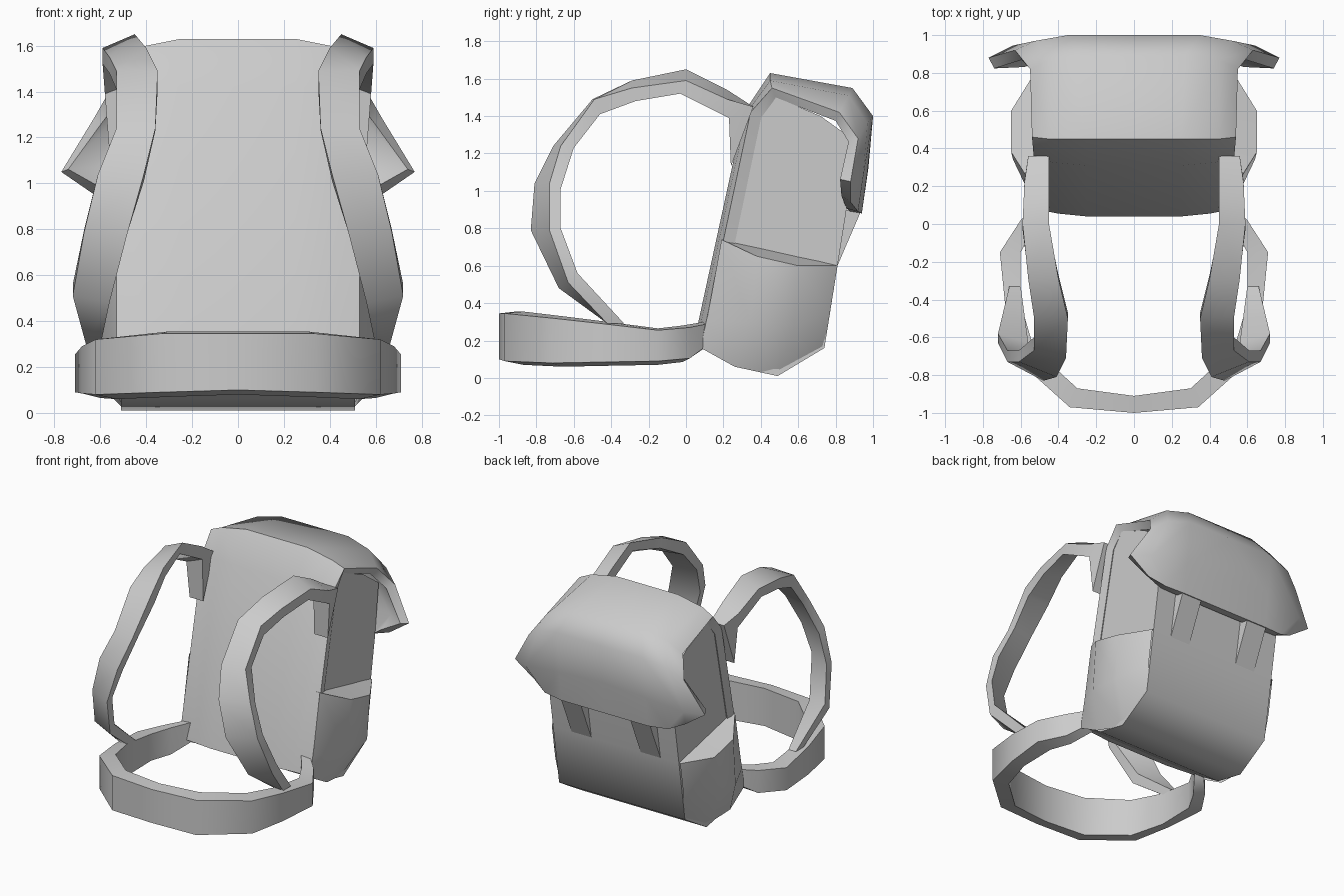
import bpy
import bmesh
import math

cube = bpy.data.objects.get("Cube")
if cube:
    bpy.data.objects.remove(cube)

grey = bpy.data.materials.new("plain_grey")
grey.use_nodes = True
grey.diffuse_color = (0.6, 0.6, 0.6, 1)
grey.node_tree.nodes["Principled BSDF"].inputs["Base Color"].default_value = grey.diffuse_color


def loft(name, rows, ring=False, caps=(), solid=0, recalc=True, angle=60):
    """Skin rows of points, mirror the result across x and shade it."""
    bm = bmesh.new()
    grid = [[bm.verts.new(point) for point in row] for row in rows]
    count = len(grid[0])
    for lower, upper in zip(grid, grid[1:]):
        for i in range(count if ring else count - 1):
            j = (i + 1) % count
            bm.faces.new((lower[i], lower[j], upper[j], upper[i]))
    for index in caps:
        bm.faces.new(grid[index])
    if recalc:
        bmesh.ops.recalc_face_normals(bm, faces=bm.faces)
    mesh = bpy.data.meshes.new(name)
    bm.to_mesh(mesh)
    bm.free()
    mesh.materials.append(grey)
    obj = bpy.data.objects.new(name, mesh)
    bpy.context.collection.objects.link(obj)
    mirror = obj.modifiers.new("mirror", "MIRROR")
    mirror.use_clip = True
    if solid:
        shell = obj.modifiers.new("thickness", "SOLIDIFY")
        shell.thickness = solid
        shell.offset = -1
    bpy.ops.object.select_all(action="DESELECT")
    obj.select_set(True)
    bpy.context.view_layer.objects.active = obj
    bpy.ops.object.convert(target="MESH")
    bpy.ops.object.shade_smooth_by_angle(angle=math.radians(angle))


def extrude(name, profile, start, end, caps):
    """Extrude a (y, z) profile along x."""
    loft(name, [[(x, y, z) for y, z in profile] for x in (start, end)], True, caps)


# main bag
extrude("bag_body", [(.09, .17), (.26, .06), (.49, .01), (.74, .16), (.81, .6), (.855, .88),
                     (.9, 1.27), (.72, 1.4), (.46, 1.51), (.37, 1.43)], 0, .51, (1,))

# wearer's panel and lid: one folded sheet, panel bottom to back flap
loft("panel_and_lid", [
    [(0, .04, .18), (.25, .04, .18), (.4, .055, .18), (.53, .08, .17)],
    [(0, .31, 1.42), (.25, .31, 1.42), (.42, .325, 1.42), (.53, .345, 1.42)],
    [(0, .45, 1.63), (.25, .45, 1.63), (.45, .45, 1.59), (.54, .46, 1.55)],
    [(0, .89, 1.55), (.27, .89, 1.55), (.45, .87, 1.51), (.55, .82, 1.42)],
    [(0, 1, 1.4), (.35, 1, 1.4), (.52, .97, 1.36), (.63, .92, 1.28)],
    [(0, .975, 1.12), (.35, .97, 1.1), (.64, .945, 1.06), (.77, .88, 1.05)],
    [(0, .94, .88), (.35, .94, .88), (.5, .92, .89), (.61, .88, .94)],
], solid=.065, recalc=False)

# side pockets with a sloping opening
loft("side_pocket", [
    [(.5, .19, .74), (.5, .4, .695), (.5, .6, .65), (.5, .81, .6)],
    [(.53, .19, .74), (.65, .38, .65), (.65, .6, .6), (.52, .81, .6)],
    [(.53, .11, .3), (.64, .34, .3), (.64, .58, .28), (.52, .77, .35)],
    [(.53, .08, .16), (.54, .26, .06), (.49, .49, .01), (.5, .74, .16)],
], angle=45)

# twisted shoulder straps: outer y z, inner y z, inside x, outside x, twist y z
strap = [
    (.36, 1.45, .24, 1.13, .45, .56, 0, 0),
    (.22, 1.54, .23, 1.39, .45, .58, 0, -.05),
    (0, 1.65, -.03, 1.52, .45, .59, 0, -.06),
    (-.29, 1.59, -.27, 1.48, .4, .56, 0, -.04),
    (-.5, 1.49, -.46, 1.41, .35, .53, .01, 0),
    (-.71, 1.24, -.6, 1.23, .36, .53, .04, 0),
    (-.81, 1.04, -.67, 1.01, .41, .61, .08, 0),
    (-.83, .79, -.67, .8, .48, .67, .1, 0),
    (-.68, .48, -.58, .56, .56, .72, .05, .03),
    (-.42, .29, -.33, .29, .6, .66, 0, 0),
]
loft("shoulder_strap", [
    [(a, oy, oz), (b, oy + ty, oz + tz), (b, iy, iz), (a, iy - ty, iz - tz)]
    for oy, oz, iy, iz, a, b, ty, tz in strap], True, (0, -1), angle=50)

# hip belt: outer x y, inner x y, bottom, top
belt = [
    (.5, .12, .44, .1, .16, .3),
    (.6, .02, .53, -.02, .085, .28),
    (.71, -.15, .6, -.15, .07, .265),
    (.68, -.45, .6, -.42, .065, .3),
    (.62, -.72, .53, -.66, .06, .33),
    (.34, -.97, .3, -.87, .07, .355),
    (0, -1, 0, -.91, .08, .355),
]
loft("hip_belt", [
    [(ox, oy, low + .02), (ox, oy, top - .01), (ix, iy, top), (ix, iy, low)]
    for ox, oy, ix, iy, low, top in belt], True, (0,))

# tapered fastening straps below the lid
extrude("fastening_strap", [(.935, .89), (.81, .6), (.85, .9)], .2, .36, (0, 1))
